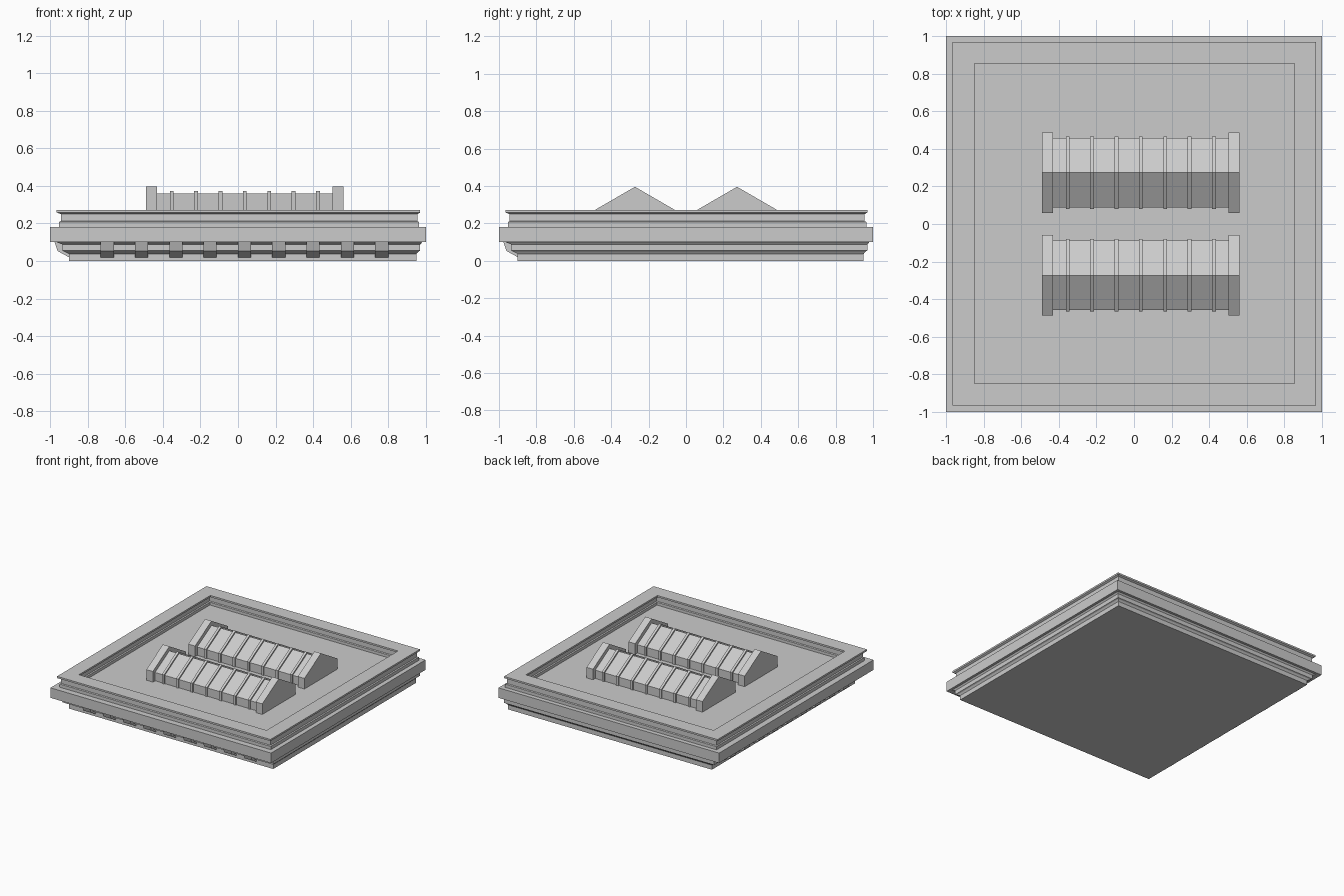
import bpy

if "Cube" in bpy.data.objects:
    bpy.data.objects.remove(bpy.data.objects["Cube"])


def new_object(name, verts, faces):
    mesh = bpy.data.meshes.new(name)
    mesh.from_pydata(verts, [], faces)
    mesh.update()
    obj = bpy.data.objects.new(name, mesh)
    bpy.context.collection.objects.link(obj)
    return obj


def loft(name, rings):
    """Square rings (low side, high side, z) joined in order and capped at both ends."""
    verts, faces = [], []
    for lo, hi, z in rings:
        verts += [(lo, lo, z), (hi, lo, z), (hi, hi, z), (lo, hi, z)]
    for r in range(len(rings) - 1):
        a, b = r * 4, r * 4 + 4
        for i in range(4):
            j = (i + 1) % 4
            faces.append((a + i, a + j, b + j, b + i))
    n = len(verts)
    faces += [(3, 2, 1, 0), (n - 4, n - 3, n - 2, n - 1)]
    return new_object(name, verts, faces)


def prism(name, profile, x0, x1):
    """Extrude a (y, z) profile, listed counter-clockwise seen from +x, along x."""
    n = len(profile)
    verts = [(x, y, z) for x in (x0, x1) for y, z in profile]
    faces = [(i, (i + 1) % n, n + (i + 1) % n, n + i)[::-1] for i in range(n)]
    faces += [tuple(reversed(range(n))), tuple(range(n, 2 * n))]
    return new_object(name, verts, faces)


# Roof slab: cornice mouldings, wide band, parapet and sunken floor
loft("roof_slab", [
    (-0.90, 0.95, 0.0), (-0.90, 0.95, 0.037),
    (-0.925, 0.96, 0.05), (-0.935, 0.97, 0.055),
    (-0.935, 0.97, 0.088), (-0.965, 0.98, 0.10),
    (-1.0, 1.0, 0.10), (-1.0, 1.0, 0.182),
    (-0.952, 0.964, 0.182), (-0.952, 0.964, 0.208),
    (-0.943, 0.955, 0.212), (-0.943, 0.955, 0.25),
    (-0.965, 0.97, 0.258), (-0.965, 0.97, 0.272),
    (-0.848, 0.853, 0.272), (-0.848, 0.853, 0.258),
    (-0.870, 0.875, 0.25), (-0.870, 0.875, 0.212),
    (-0.861, 0.866, 0.208), (-0.861, 0.866, 0.185),
])

# Brackets under the band, on the front and left sides only
bracket = [(-0.89, 0.02), (-0.89, 0.105), (-0.978, 0.105),
           (-0.96, 0.053), (-0.90, 0.02)]
for i in range(9):
    c = -0.696 + i * 0.1826
    prism("front_bracket", bracket[::-1], c - 0.035, c + 0.035)
    side = prism("left_bracket", bracket[::-1], c - 0.035, c + 0.035)
    for v in side.data.vertices:
        v.co.x, v.co.y = v.co.y, v.co.x
    side.data.flip_normals()


def gable(name, yc, half, eave, ridge, x0, x1):
    base = 0.18
    prism(name, [(yc - half, base), (yc + half, base), (yc + half, eave),
                 (yc, ridge), (yc - half, eave)], x0, x1)


# Two ridge skylights: glazing, glazing bars and raised end walls
for yc in (-0.273, 0.273):
    gable("skylight_glazing", yc, 0.185, 0.253, 0.36, -0.45, 0.52)
    for i in range(7):
        x = -0.353 + i * 0.1298
        gable("glazing_bar", yc, 0.194, 0.26, 0.373, x - 0.01, x + 0.01)
    for x0 in (-0.49, 0.502):
        gable("skylight_end_wall", yc, 0.214, 0.272, 0.396, x0, x0 + 0.059)
